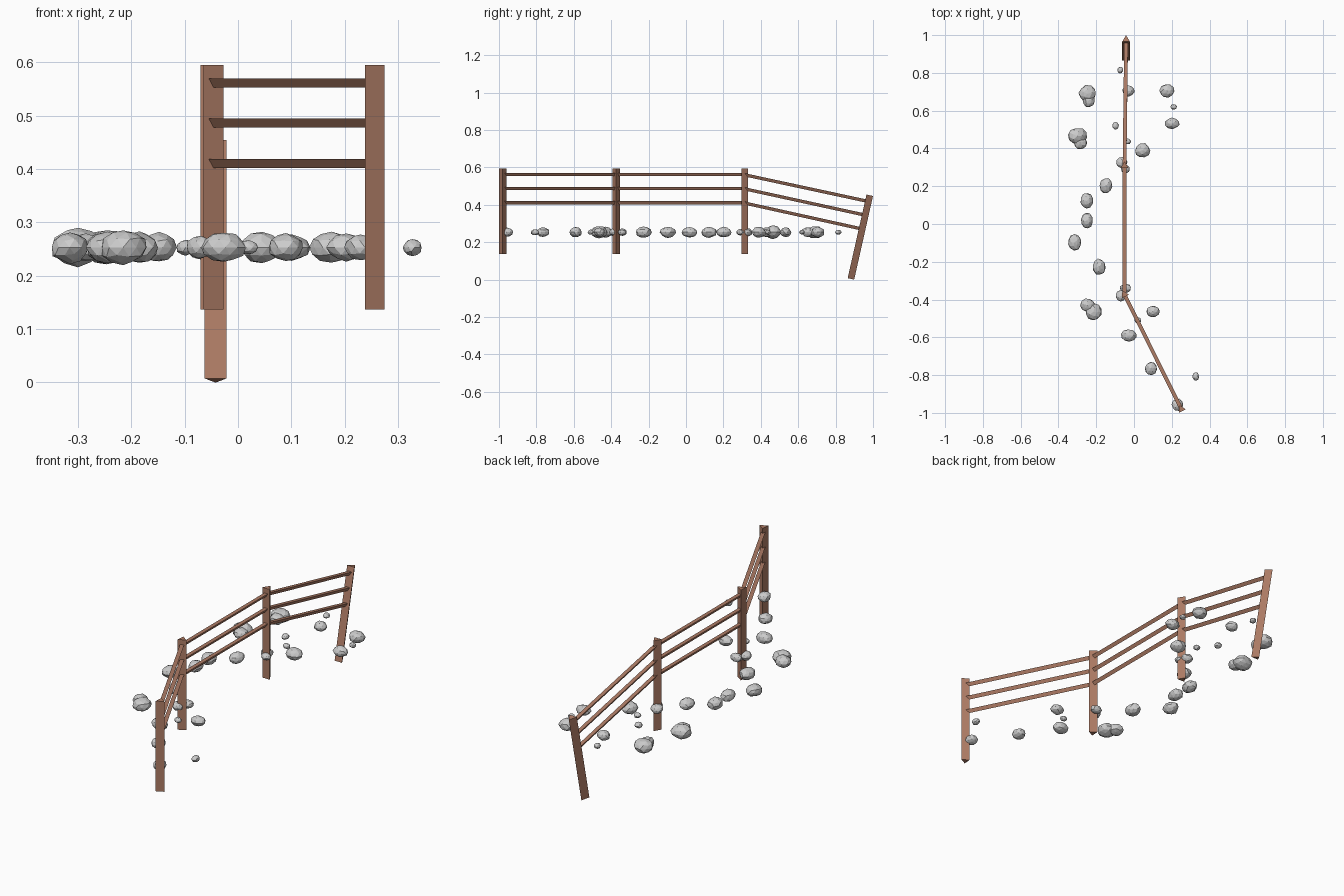
import bpy, bmesh, math, random
from mathutils import Vector, Matrix

if "Cube" in bpy.data.objects:
    bpy.data.objects.remove(bpy.data.objects["Cube"])

random.seed(4)
wood = bpy.data.materials.new("wood")
wood.diffuse_color = (0.42, 0.2, 0.13, 1)
wood.use_nodes = True
wood.node_tree.nodes["Principled BSDF"].inputs["Base Color"].default_value = wood.diffuse_color


def prism(name, start, end, radius, point):
    """Three-sided bar from start to end with one corner towards 'point'."""
    start, end = Vector(start), Vector(end)
    axis = (end - start).normalized()
    y = Vector(point)
    y = (y - axis * y.dot(axis)).normalized()
    x = y.cross(axis)
    bm = bmesh.new()
    rings = []
    for p in (start, end):
        rings.append([bm.verts.new(p + radius * (x * math.sin(a) + y * math.cos(a)))
                      for a in (0, 2 * math.pi / 3, 4 * math.pi / 3)])
    lo, hi = rings
    bm.faces.new(lo)
    bm.faces.new(hi)
    for i in range(3):
        j = (i + 1) % 3
        bm.faces.new((lo[i], lo[j], hi[j], hi[i]))
    bmesh.ops.recalc_face_normals(bm, faces=bm.faces)
    return finish(name, bm, wood)


def finish(name, bm, material=None):
    mesh = bpy.data.meshes.new(name)
    bm.to_mesh(mesh)
    bm.free()
    ob = bpy.data.objects.new(name, mesh)
    bpy.context.collection.objects.link(ob)
    if material:
        mesh.materials.append(material)
    return ob


# Posts: base point, upward direction, turn about z
LENGTH = 0.458
lean = math.radians(12.7)
up = Vector((0, 0, 1))
posts = [
    (Vector((0.251, -0.980, 0.137)), up, 26),
    (Vector((-0.051, -0.373, 0.137)), up, 26),
    (Vector((-0.050, 0.308, 0.137)), up, 0),
    (Vector((-0.042, 0.876, 0.005)), Vector((0, math.sin(lean), math.cos(lean))), 0),
]
for i, (base, axis, turn) in enumerate(posts):
    t = math.radians(turn)
    prism(f"post_{i + 1}", base, base + axis * LENGTH, 0.0237,
          (-math.sin(t), math.cos(t), 0))

# Rails: three between each pair of posts, flat side up
for i in range(3):
    (b0, a0, _), (b1, a1, _) = posts[i], posts[i + 1]
    for k, h in enumerate((0.276, 0.352, 0.427)):
        prism(f"rail_{i + 1}_{k + 1}", b0 + a0 * h, b1 + a1 * h, 0.0115, (0, 0, -1))

# Rocks: x, y, half width, half depth
rocks = [
    (-.246, .690, .046, .045), (-.240, .655, .034, .038), (-.300, .465, .052, .045),
    (-.285, .430, .036, .034), (.175, .705, .040, .036), (.210, .620, .017, .015),
    (.203, .533, .038, .030), (.045, .390, .040, .038), (-.098, .520, .018, .020),
    (-.073, .815, .016, .017), (-.030, .705, .032, .030), (-.033, .437, .018, .016),
    (-.065, .325, .030, .030), (-.045, .290, .024, .022), (-.148, .202, .033, .042),
    (-.250, .123, .034, .043), (-.250, .018, .032, .043), (-.315, -.097, .036, .043),
    (-.185, -.227, .035, .043), (-.045, -.340, .031, .023), (-.070, -.380, .028, .030),
    (-.245, -.430, .040, .036), (-.215, -.465, .044, .045), (-.027, -.590, .042, .034),
    (.100, -.463, .035, .030), (.020, -.510, .018, .016), (.090, -.765, .033, .036),
    (.327, -.807, .018, .023), (.230, -.957, .031, .033),
]
for i, (x, y, rx, ry) in enumerate(rocks):
    bm = bmesh.new()
    bmesh.ops.create_icosphere(bm, subdivisions=2, radius=1)
    spin = Matrix.Rotation(random.uniform(0, 6.28), 3, 'Z')
    rz = 0.36 * (rx + ry) + 0.001
    for v in bm.verts:
        p = spin @ v.co * random.uniform(0.92, 1.06)
        v.co = (x + p.x * rx, y + p.y * ry, 0.253 + p.z * rz)
    finish(f"rock_{i + 1}", bm)
